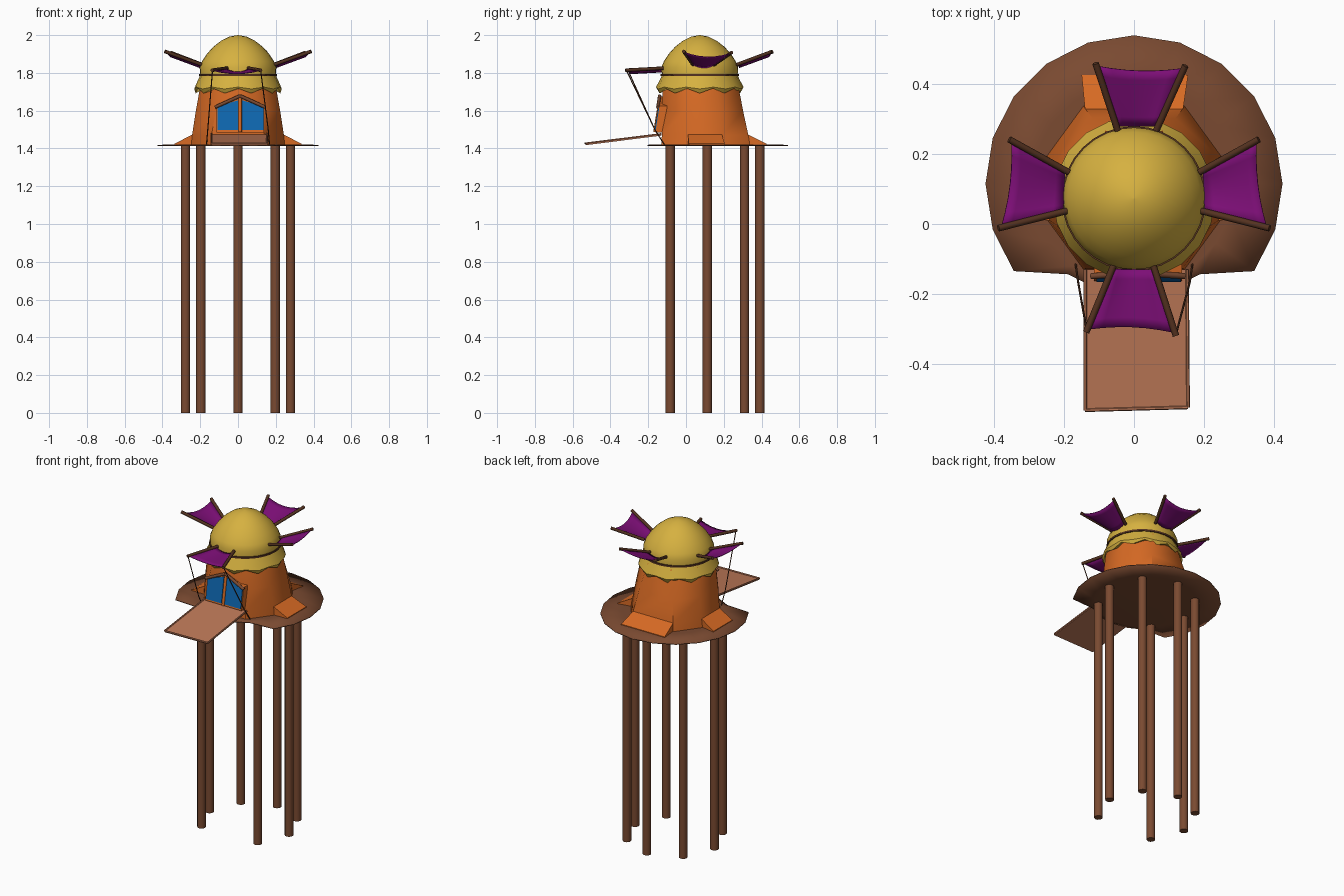
import bpy, bmesh, math
from mathutils import Vector

if "Cube" in bpy.data.objects:
    bpy.data.objects.remove(bpy.data.objects["Cube"])


def material(name, rgb):
    lin = [((c / 255 + 0.055) / 1.055) ** 2.4 if c > 10 else c / 255 / 12.92 for c in rgb]
    m = bpy.data.materials.new(name)
    m.diffuse_color = (*lin, 1)
    m.use_nodes = True
    m.node_tree.nodes["Principled BSDF"].inputs["Base Color"].default_value = m.diffuse_color
    return m


BROWN = material("brown wood", (122, 74, 49))
DARK = material("dark wood", (84, 50, 32))
TAN = material("tan ramp wood", (190, 121, 88))
ORANGE = material("orange wall", (215, 106, 36))
YELLOW = material("yellow roof", (214, 177, 64))
PURPLE = material("purple cloth", (124, 14, 118))
BLUE = material("blue shutter", (14, 103, 176))


def make(name, verts, faces, mat, angle=None):
    me = bpy.data.meshes.new(name)
    me.from_pydata([tuple(v) for v in verts], [], faces)
    bm = bmesh.new()
    bm.from_mesh(me)
    bmesh.ops.recalc_face_normals(bm, faces=bm.faces)
    bm.to_mesh(me)
    bm.free()
    me.materials.append(mat)
    ob = bpy.data.objects.new(name, me)
    bpy.context.collection.objects.link(ob)
    if angle:
        bpy.ops.object.select_all(action='DESELECT')
        ob.select_set(True)
        bpy.context.view_layer.objects.active = ob
        bpy.ops.object.shade_smooth_by_angle(angle=math.radians(angle))
    return ob


def loft(name, loops, mat, angle=None, caps=True):
    n = len(loops[0])
    verts = [p for loop in loops for p in loop]
    faces = [(i * n + j, i * n + (j + 1) % n, (i + 1) * n + (j + 1) % n, (i + 1) * n + j)
             for i in range(len(loops) - 1) for j in range(n)]
    if caps:
        faces += [tuple(range(n)), tuple(range(len(verts) - n, len(verts)))]
    return make(name, verts, faces, mat, angle)


def circle(r, z, n, cy, wave=0):
    return [(r * math.cos(2 * math.pi * k / n), cy + r * math.sin(2 * math.pi * k / n),
             z + (wave if k % 2 else 0)) for k in range(n)]


def beam(name, p, q, r, mat, n=8):
    p, q = Vector(p), Vector(q)
    rot = (q - p).to_track_quat('Z', 'Y')
    ring = [rot @ Vector((r * math.cos(2 * math.pi * k / n), r * math.sin(2 * math.pi * k / n), 0))
            for k in range(n)]
    return loft(name, [[p + v for v in ring], [q + v for v in ring]], mat, 50)


def prism(name, pts, offset, mat):
    off = Vector(offset)
    return loft(name, [pts, [Vector(p) + off for p in pts]], mat)


# Legs: ring of eight positions, the front one left out
for k in range(8):
    if k != 6:
        a = k * math.pi / 4
        x, y = 0.278 * math.cos(a), 0.113 + 0.278 * math.sin(a)
        beam(f"leg_{k}", (x, y, 0), (x, y, 1.415), 0.025, BROWN, 12)

# Round deck, narrower at the front where the ramp sits
def deck_ring(r, z):
    pts = []
    for k in range(20):
        a = math.radians(18 * k)
        rr = min(r, 0.32) if 12 < k < 18 else r
        pts.append((rr * math.cos(a), 0.115 + rr * math.sin(a), z))
    return pts

loft("deck", [deck_ring(0.29, 1.412), deck_ring(0.425, 1.414),
              deck_ring(0.425, 1.419), deck_ring(0.29, 1.422)], BROWN, 180)


# Eight-sided wall
def octagon(hx, cx, y0, y1, cy, z):
    m = (y0 + y1) / 2
    return [(cx, y0, z), (hx, m - cy, z), (hx, m + cy, z), (cx, y1, z),
            (-cx, y1, z), (-hx, m + cy, z), (-hx, m - cy, z), (-cx, y0, z)]

loft("wall", [octagon(0.25, 0.145, -0.13, 0.338, 0.09, 1.418),
              octagon(0.243, 0.14, -0.128, 0.33, 0.09, 1.47),
              octagon(0.223, 0.118, -0.127, 0.302, 0.09, 1.6),
              octagon(0.205, 0.095, -0.125, 0.283, 0.088, 1.7),
              octagon(0.19, 0.08, -0.115, 0.265, 0.08, 1.77)], ORANGE, 50)

# Flared wall feet on the left, right and back
def foot(name, inner, outer):
    (a, b), (c, d) = inner, outer
    v = [(*a, 1.475), (*b, 1.475), (*a, 1.42), (*b, 1.42),
         (*c, 1.425), (*d, 1.425), (*c, 1.42), (*d, 1.42)]
    make(name, v, [(0, 1, 5, 4), (4, 5, 7, 6), (2, 3, 7, 6), (0, 4, 6, 2), (1, 5, 7, 3), (0, 1, 3, 2)], ORANGE)

foot("back_foot", [(-0.14, 0.325), (0.14, 0.325)], [(-0.15, 0.427), (0.155, 0.427)])
for s, side in ((-1, "left"), (1, "right")):
    foot(side + "_foot", [(s * 0.24, 0.01), (s * 0.24, 0.19)], [(s * 0.335, 0.015), (s * 0.335, 0.205)])

# Dome roof
dome = [(0.2, 1.78), (0.203, 1.83), (0.19, 1.862), (0.165, 1.9), (0.132, 1.937),
        (0.09, 1.97), (0.045, 1.992), (0.002, 2.0)]
loft("dome", [circle(r, z, 32, 0.073) for r, z in dome], YELLOW, 50)

# Scalloped roof skirt
loft("roof_skirt", [circle(0.198, 1.792, 20, 0.073), circle(0.213, 1.76, 20, 0.073),
                    circle(0.232, 1.715, 20, 0.073, 0.01), circle(0.224, 1.692, 20, 0.073, 0.026),
                    circle(0.19, 1.715, 20, 0.073)], YELLOW, 50, caps=False)

# Dark band round the dome
band = [(0.2, 1.784), (0.207, 1.784), (0.207, 1.795), (0.2, 1.795)]
loft("dome_band", [circle(r, z, 32, 0.073) for r, z in band], DARK, 50, caps=False)


# Sails: two poles with a sagging cloth between them
def sail(name, a0, a1, b0, b1):
    beam(name + "_pole_a", a0, a1, 0.0095, DARK)
    beam(name + "_pole_b", b0, b1, 0.0095, DARK)
    a0, a1, b0, b1 = map(Vector, (a0, a1, b0, b1))
    n = 6
    verts = []
    for i in range(n + 1):
        for j in range(n + 1):
            u, v = i / n, j / n
            bow = 4 * v * (1 - v)
            u2 = 0.06 + 0.9 * u - 0.06 * bow * u
            p = a0.lerp(a1, u2).lerp(b0.lerp(b1, u2), v)
            p.z -= 0.018 * bow
            verts.append(p)
    w = n + 1
    faces = [(i * w + j, i * w + j + 1, (i + 1) * w + j + 1, (i + 1) * w + j)
             for i in range(n) for j in range(n)]
    cloth = make(name + "_cloth", verts, faces, PURPLE, 60)
    mod = cloth.modifiers.new("thickness", 'SOLIDIFY')
    mod.thickness = 0.004

for s, side in ((-1, "left"), (1, "right")):
    sail(side + "_sail", (s * 0.187, 0.148, 1.843), (s * 0.357, 0.242, 1.908),
         (s * 0.19, 0.038, 1.843), (s * 0.388, -0.012, 1.914))
sail("back_sail", (-0.047, 0.268, 1.843), (-0.11, 0.46, 1.912), (0.064, 0.268, 1.843), (0.147, 0.453, 1.912))
sail("front_sail", (-0.058, -0.118, 1.825), (-0.137, -0.31, 1.814),
     (0.055, -0.118, 1.825), (0.12, -0.32, 1.814))

# Ropes from the front sail down to the deck
for s, side, tip in ((-1, "left", (-0.135, -0.307, 1.814)), (1, "right", (0.12, -0.316, 1.814))):
    beam(side + "_rope_upper", tip, (s * 0.16, -0.165, 1.5), 0.003, DARK, 6)
    beam(side + "_rope_lower", (s * 0.16, -0.165, 1.5), (s * 0.167, -0.115, 1.42), 0.003, DARK, 6)

# Gabled window bay leaning out from the wall
def lean(z):
    return -0.16 + (z - 1.5) * 0.16

def facade(x, z, out=0):
    return Vector((x, lean(z) - out, z))

outline = [(-0.115, 1.485), (0.138, 1.485), (0.138, 1.625), (0.011, 1.675), (-0.115, 1.625)]
prism("window_bay", [facade(x, z) for x, z in outline], (0, 0.05, 0), ORANGE)

# Two blue shutters with a post and gable boards
for side, x0, x1, z0, z1 in (("left", -0.108, -0.0, 1.622, 1.655), ("right", 0.022, 0.134, 1.655, 1.622)):
    pts = [facade(x, z, 0.006) for x, z in ((x0, 1.497), (x1, 1.497), (x1, z1), (x0, z0))]
    prism(side + "_shutter", pts, (0, 0.008, 0), BLUE)
beam("window_post", facade(0.011, 1.487, 0.002), facade(0.011, 1.67, 0.002), 0.009, ORANGE)
for side, x in (("left", -0.122), ("right", 0.145)):
    beam(side + "_gable_board", facade(x, 1.618, 0.008), facade(0.011, 1.678, 0.008), 0.009, BROWN)

# Ramp with raised rails at its edges
ramp = [(-0.14, -0.13, 1.475), (0.152, -0.13, 1.475), (0.155, -0.525, 1.425), (-0.14, -0.533, 1.425)]
prism("ramp", ramp, (0, 0, -0.007), TAN)
up = Vector((0, 0, 0.002))
for name, i, j in (("right", 1, 2), ("front", 2, 3), ("left", 3, 0)):
    beam(f"ramp_{name}_rail", Vector(ramp[i]) + up, Vector(ramp[j]) + up, 0.005, TAN, 6)
